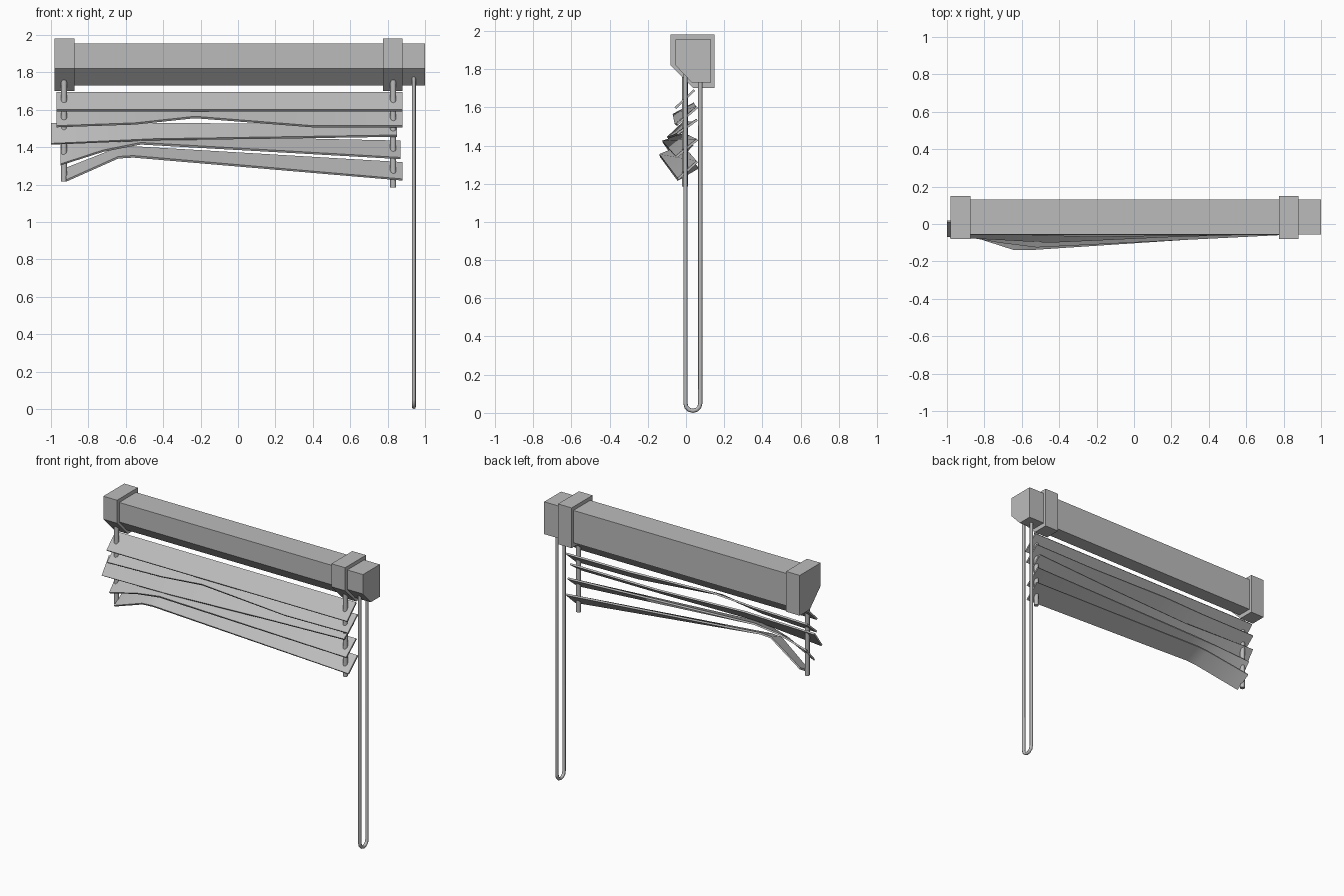
import bpy, bmesh, math
from mathutils import Vector

cube = bpy.data.objects.get("Cube")
if cube:
    bpy.data.objects.remove(cube, do_unlink=True)

GREY = (0.5, 0.5, 0.5, 1)
grey = bpy.data.materials.new("soft grey")
grey.use_nodes = True
grey.diffuse_color = GREY
grey.node_tree.nodes["Principled BSDF"].inputs["Base Color"].default_value = GREY


def finish(name, bm, smooth=False):
    bmesh.ops.recalc_face_normals(bm, faces=bm.faces)
    mesh = bpy.data.meshes.new(name)
    bm.to_mesh(mesh)
    bm.free()
    mesh.materials.append(grey)
    ob = bpy.data.objects.new(name, mesh)
    bpy.context.collection.objects.link(ob)
    if smooth:
        bpy.ops.object.select_all(action='DESELECT')
        ob.select_set(True)
        bpy.context.view_layer.objects.active = ob
        bpy.ops.object.shade_smooth_by_angle(angle=math.radians(50))
    return ob


def loft(name, rings, closed=False, smooth=False):
    """Skin a row of equal-sized rings, capping the ends."""
    bm = bmesh.new()
    rows = [[bm.verts.new(p) for p in ring] for ring in rings]
    n = len(rows[0])
    for a, b in zip(rows, rows[1:]):
        for i in range(n):
            j = (i + 1) % n
            bm.faces.new((a[i], a[j], b[j], b[i]))
    bm.faces.new(rows[0])
    bm.faces.new(rows[-1])
    return finish(name, bm, smooth)


def extrude_x(name, profile, x0, x1):
    loft(name, [[(x, y, z) for y, z in profile] for x in (x0, x1)])


def cord(name, x, path, radius):
    """Round cord following a path in the y-z plane."""
    pts = [Vector((x, y, z)) for y, z in path]
    side = Vector((1, 0, 0))
    rings = []
    for i, p in enumerate(pts):
        tangent = (pts[min(i + 1, len(pts) - 1)] - pts[max(i - 1, 0)]).normalized()
        out = tangent.cross(side)
        angles = [k * math.tau / 8 for k in range(8)]
        rings.append([p + radius * (math.cos(a) * side + math.sin(a) * out) for a in angles])
    loft(name, rings, smooth=True)


def slat(name, stations, thickness=0.012):
    """Thin tilted strip; each station is x, front y, front z, back y, back z."""
    rings = []
    for x, yf, zf, yb, zb in stations:
        f, b = Vector((x, yf, zf)), Vector((x, yb, zb))
        drop = Vector((1, 0, 0)).cross((b - f).normalized()) * -thickness
        rings.append([f, b, b + drop, f + drop])
    loft(name, rings, smooth=True)


# Headrail and its two brackets, all with a chamfered lower front
extrude_x("headrail", [(-0.055, 1.955), (0.13, 1.955), (0.13, 1.73),
                       (0.03, 1.73), (-0.055, 1.82)], -0.97, 1.0)
bracket = [(-0.08, 1.98), (0.15, 1.98), (0.15, 1.70), (0.04, 1.70), (-0.08, 1.82)]
extrude_x("right_bracket", bracket, -0.98, -0.875)
extrude_x("left_bracket", bracket, 0.775, 0.88)

# Ladder cords
cord("right_ladder_cord", -0.93, [(-0.005, 1.215), (-0.005, 1.76)], 0.016)
cord("left_ladder_cord", 0.83, [(-0.005, 1.185), (-0.005, 1.76)], 0.016)

# Pull loop
bend = [(0.036 - 0.039 * math.cos(a), 0.05 - 0.039 * math.sin(a))
        for a in (i * math.pi / 6 for i in range(7))]
cord("pull_loop", 0.94, [(-0.003, 1.78)] + bend + [(0.075, 1.75)], 0.011)

# Slats, from straight at the top to sagging and bent at the bottom
slat("slat_1", [(-0.97, -0.06, 1.60, 0.04, 1.695), (0.88, -0.06, 1.60, 0.04, 1.695)])
slat("slat_2", [(-0.97, -0.055, 1.515, 0.05, 1.605), (-0.55, -0.06, 1.53, 0.045, 1.61),
                (-0.23, -0.07, 1.565, 0.04, 1.625), (0.4, -0.06, 1.515, 0.05, 1.605),
                (0.88, -0.05, 1.515, 0.055, 1.605)])
slat("slat_3", [(-1.0, -0.07, 1.42, 0.01, 1.53), (-0.45, -0.10, 1.445, -0.01, 1.53),
                (0.2, -0.07, 1.455, 0.03, 1.525), (0.85, -0.05, 1.465, 0.055, 1.54)])
slat("slat_4", [(-0.95, -0.06, 1.31, 0.03, 1.41), (-0.72, -0.10, 1.385, 0.0, 1.45),
                (-0.52, -0.125, 1.425, -0.01, 1.465), (0.87, -0.055, 1.345, 0.055, 1.435)])
slat("slat_5", [(-0.92, -0.05, 1.225, 0.06, 1.29), (-0.64, -0.14, 1.35, -0.02, 1.40),
                (-0.56, -0.14, 1.355, -0.02, 1.405), (0.88, -0.045, 1.23, 0.055, 1.32)])
